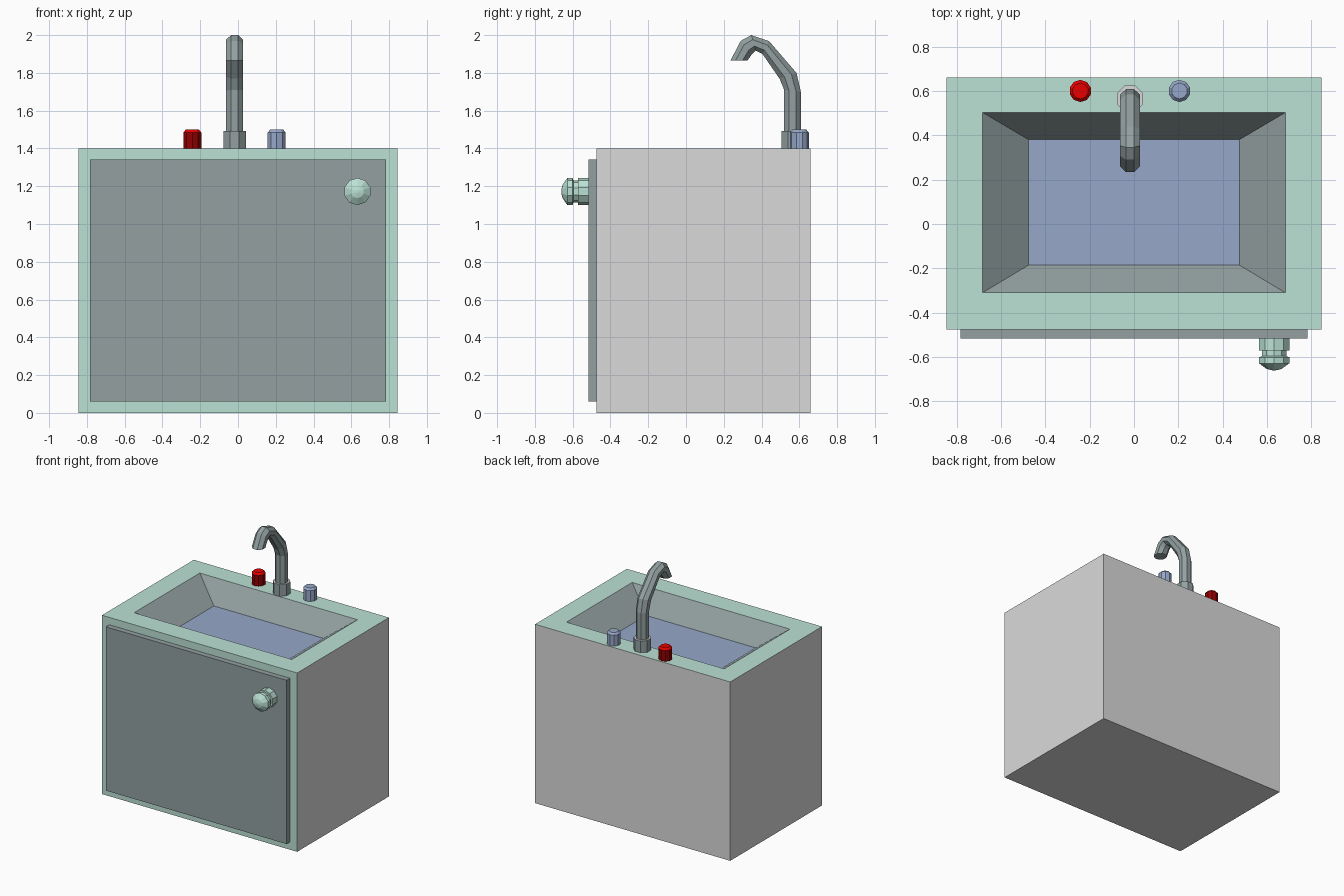
import bpy, bmesh, math
from mathutils import Vector

if "Cube" in bpy.data.objects:
    bpy.data.objects.remove(bpy.data.objects["Cube"])


def srgb(*c):
    return [((v / 255 + 0.055) / 1.055) ** 2.4 if v > 10 else v / 3294.6 for v in c] + [1]


def material(name, *c):
    m = bpy.data.materials.new(name)
    m.diffuse_color = srgb(*c)
    m.use_nodes = True
    m.node_tree.nodes["Principled BSDF"].inputs["Base Color"].default_value = m.diffuse_color
    return m


GREEN = material("pale_green", 188, 226, 213)
GREY = material("light_grey", 218, 218, 218)
STEEL = material("steel_grey", 147, 160, 161)
BLUE = material("dusty_blue", 150, 167, 200)
RED = material("bright_red", 255, 0, 0)
DARK_RED = material("dark_red", 145, 0, 0)


def loft(name, rings, mats, rule=None):
    """Skin a list of rings, cap both ends, colour faces by a rule."""
    bm = bmesh.new()
    loops = [[bm.verts.new(p) for p in r] for r in rings]
    n = len(loops[0])
    for a, b in zip(loops, loops[1:]):
        for i in range(n):
            j = (i + 1) % n
            bm.faces.new((a[i], a[j], b[j], b[i]))
    bm.faces.new(loops[0][::-1])
    bm.faces.new(loops[-1])
    bmesh.ops.recalc_face_normals(bm, faces=bm.faces)
    if rule:
        for f in bm.faces:
            f.material_index = rule(f.normal, f.calc_center_median())
    me = bpy.data.meshes.new(name)
    bm.to_mesh(me)
    bm.free()
    for m in mats:
        me.materials.append(m)
    ob = bpy.data.objects.new(name, me)
    bpy.context.collection.objects.link(ob)
    return ob


def rect(x0, x1, y0, y1, z):
    return [(x0, y0, z), (x1, y0, z), (x1, y1, z), (x0, y1, z)]


def turned(name, profile, sides, loc, mats, rule=None, front=False):
    """Turned part from (radius, height) pairs, along z or towards -y."""
    rings = []
    for r, h in profile:
        ring = []
        for i in range(sides):
            a = math.tau * (i + 0.5) / sides
            u, v = r * math.cos(a), r * math.sin(a)
            ring.append(Vector(loc) + Vector((u, -h, v) if front else (u, v, h)))
        rings.append(ring)
    return loft(name, rings, mats, rule)


# Cabinet with the basin sunk in its top
def cabinet_rule(n, c):
    if n.y < -0.9 and c.y < -0.4:
        return 0                       # front
    if n.z > 0.9:
        return 0 if c.z > 1.35 else 3  # rim, basin floor
    inside = abs(c.x) < 0.8 and -0.45 < c.y < 0.64 and c.z > 1
    return 2 if inside else 1          # basin walls, outer sides


loft("cabinet", [rect(-0.845, 0.845, -0.475, 0.66, 0),
                 rect(-0.845, 0.845, -0.475, 0.66, 1.4),
                 rect(-0.683, 0.683, -0.31, 0.503, 1.4),
                 rect(-0.475, 0.475, -0.185, 0.38, 1.245)],
     [GREEN, GREY, STEEL, BLUE], cabinet_rule)

# Door and its knob
loft("door", [rect(-0.783, 0.783, -0.517, -0.474, z) for z in (0.06, 1.342)], [STEEL])
turned("door_knob", [(0.072, 0), (0.072, 0.055), (0.058, 0.055), (0.058, 0.08),
                     (0.072, 0.085), (0.072, 0.112), (0.035, 0.138), (0.008, 0.144)],
       10, (0.632, -0.516, 1.172), [GREEN], front=True)

# Taps: hot and cold
tap = [(0.05, 0), (0.05, 0.085), (0.036, 0.1)]
turned("hot_tap", tap, 10, (-0.242, 0.6, 1.4), [RED, DARK_RED],
       lambda n, c: 0 if n.z > 0.3 else 1)
turned("cold_tap", tap, 10, (0.205, 0.6, 1.4), [BLUE])

# Spout collar and bent spout (outer and inner edge points in y, z)
turned("spout_collar", [(0.064, 0), (0.064, 0.092)], 8, (-0.018, 0.565, 1.4),
       [STEEL, GREY], lambda n, c: 1 if n.z > 0.9 else 0)
bend = [((.608, 1.45), (.52, 1.45)), ((.608, 1.70), (.52, 1.71)),
        ((.585, 1.80), (.495, 1.77)), ((.44, 1.968), (.405, 1.90)),
        ((.346, 2.0), (.37, 1.918)), ((.29, 1.97), (.35, 1.90)),
        ((.235, 1.865), (.325, 1.865))]
spout = []
for (oy, oz), (iy, iz) in bend:
    mid = Vector((-0.018, (oy + iy) / 2, (oz + iz) / 2))
    half = Vector((0, (oy - iy) / 2, (oz - iz) / 2)) * 1.0
    k = 1 / math.cos(math.pi / 8)
    spout.append([mid + half * k * math.cos(a) + Vector((0.045 * k * math.sin(a), 0, 0))
                  for a in (math.tau * (i + 0.5) / 8 for i in range(8))])
loft("spout", spout, [STEEL])
